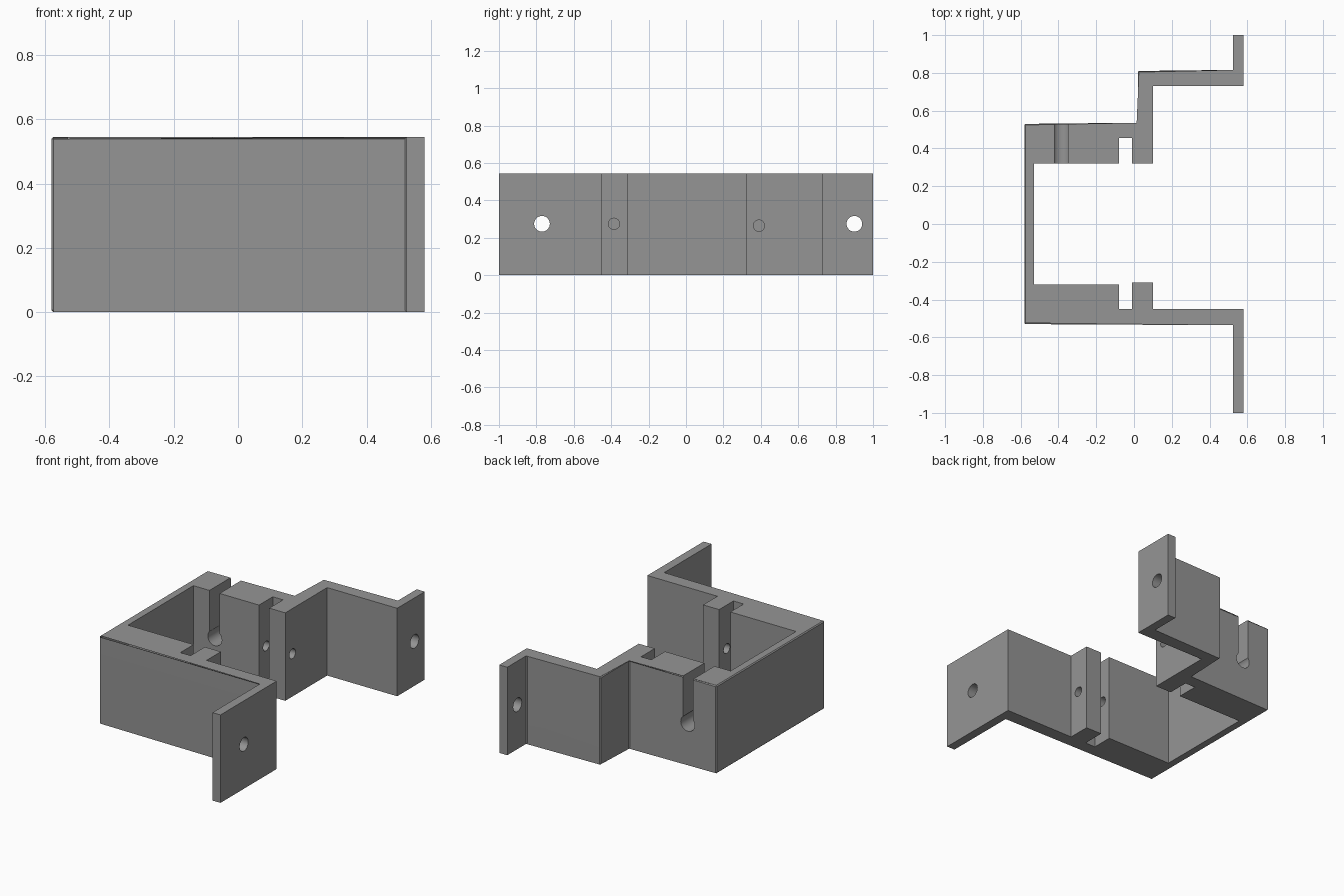
import bpy, bmesh, math

if "Cube" in bpy.data.objects:
    bpy.data.objects.remove(bpy.data.objects["Cube"])

H = 0.545  # bracket height

grey = bpy.data.materials.new("plain grey")
grey.diffuse_color = (0.3, 0.3, 0.3, 1)
grey.use_nodes = True
grey.node_tree.nodes["Principled BSDF"].inputs["Base Color"].default_value = grey.diffuse_color

# Plan outline, counter-clockwise from the front flange tip
inner = [(0.58, -1), (0.58, -0.45), (0.10, -0.45), (0.10, -0.31), (-0.01, -0.31),
         (-0.01, -0.45), (-0.08, -0.45), (-0.08, -0.32), (-0.53, -0.32),
         (-0.53, 0.32), (-0.08, 0.32), (-0.08, 0.455), (-0.01, 0.455),
         (-0.01, 0.32), (0.10, 0.32), (0.10, 0.73), (0.58, 0.73), (0.58, 1), (0.525, 1)]
outer = [(0.525, 0.81), (0.02, 0.81), (0.02, 0.53), (-0.58, 0.53),
         (-0.58, -0.53), (0.525, -0.53)]
outline = inner + outer + [(0.525, -1)]

# Extruded bracket body
bm = bmesh.new()
low = [bm.verts.new((x, y, 0)) for x, y in outline]
top = [bm.verts.new((x, y, H)) for x, y in outline]
bm.faces.new(low[::-1])
bm.faces.new(top)
n = len(outline)
sides = [bm.faces.new((low[i], low[(i + 1) % n], top[(i + 1) % n], top[i])) for i in range(n)]

# Fine chamfer around the outer walls
start = len(inner)
walls = sides[start:start + len(outer) - 1]
edges = list({e for f in walls for e in f.edges})
bmesh.ops.bevel(bm, geom=edges, offset=0.006, segments=1, affect='EDGES')
bmesh.ops.recalc_face_normals(bm, faces=bm.faces)
mesh = bpy.data.meshes.new("bracket")
bm.to_mesh(mesh)
bm.free()
bracket = bpy.data.objects.new("bracket", mesh)
bpy.context.collection.objects.link(bracket)
mesh.materials.append(grey)


def cut(cutter):
    """Subtract a cutter from the bracket and remove it."""
    cutter.hide_render = True
    cutter.data.materials.append(grey)
    mod = bracket.modifiers.new("cut", 'BOOLEAN')
    mod.operation = 'DIFFERENCE'
    mod.solver = 'EXACT'
    mod.object = cutter
    bpy.context.view_layer.objects.active = bracket
    bpy.ops.object.modifier_apply(modifier=mod.name)
    bpy.data.objects.remove(cutter)


def drill(radius, depth, centre, rotation):
    bpy.ops.mesh.primitive_cylinder_add(vertices=32, radius=radius, depth=depth,
                                        location=centre, rotation=rotation)
    cut(bpy.context.object)


along_x = (0, math.pi / 2, 0)
along_y = (math.pi / 2, 0, 0)

# Mounting holes in the flanges
for y in (-0.77, 0.90):
    drill(0.042, 0.2, (0.55, y, 0.275), along_x)

# Pin holes through the tabs and into the blocks
for y, z in ((-0.385, 0.275), (0.39, 0.265)):
    drill(0.03, 0.40, (0.0, y, z), along_x)

# Keyhole slot in the back block
bpy.ops.mesh.primitive_cube_add(size=1, location=(-0.385, 0.43, 0.46))
slot = bpy.context.object
slot.scale = (0.07, 0.4, 0.40)
cut(slot)
drill(0.048, 0.4, (-0.383, 0.43, 0.26), along_y)

bpy.ops.object.select_all(action='DESELECT')
bracket.select_set(True)
bpy.context.view_layer.objects.active = bracket
bpy.ops.object.shade_smooth_by_angle(angle=math.radians(30))
